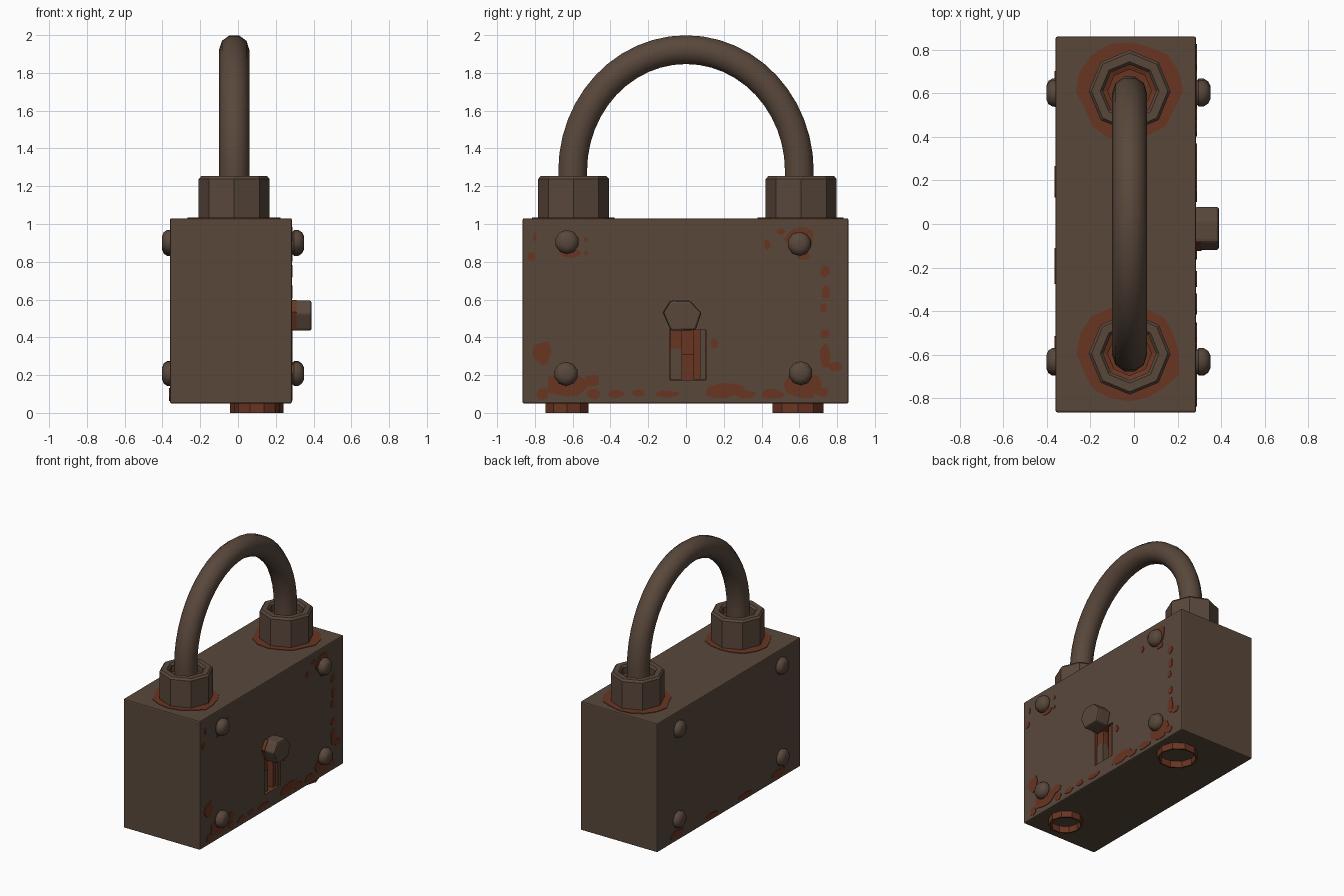
import bpy, bmesh, math, random
from mathutils import Matrix, Vector

if "Cube" in bpy.data.objects:
    bpy.data.objects.remove(bpy.data.objects["Cube"])

random.seed(4)


def material(name, rgb):
    m = bpy.data.materials.new(name)
    m.diffuse_color = (*rgb, 1)
    m.use_nodes = True
    m.node_tree.nodes["Principled BSDF"].inputs["Base Color"].default_value = m.diffuse_color
    return m


IRON = material("aged brown iron", (0.10, 0.064, 0.044))
RUST = material("orange rust", (0.14, 0.036, 0.016))
TO_X = Matrix.Rotation(math.radians(90), 4, 'Y')     # local z becomes +x
TO_NEG_X = Matrix.Rotation(math.radians(-90), 4, 'Y')


def finish(name, bm, mat, smooth=None, bevel=0):
    bmesh.ops.recalc_face_normals(bm, faces=bm.faces)
    me = bpy.data.meshes.new(name)
    bm.to_mesh(me)
    bm.free()
    ob = bpy.data.objects.new(name, me)
    bpy.context.collection.objects.link(ob)
    me.materials.append(mat)
    if bevel:
        b = ob.modifiers.new("edge", 'BEVEL')
        b.width, b.segments = bevel, 2
    if smooth:
        bpy.ops.object.select_all(action='DESELECT')
        bpy.context.view_layer.objects.active = ob
        ob.select_set(True)
        bpy.ops.object.shade_smooth_by_angle(angle=math.radians(smooth))
    return ob


def box(name, lo, hi, mat, bevel=0):
    bm = bmesh.new()
    bmesh.ops.create_cube(bm, size=1)
    for v in bm.verts:
        v.co = [lo[i] + (v.co[i] + .5) * (hi[i] - lo[i]) for i in range(3)]
    return finish(name, bm, mat, bevel=bevel)


def lathe(name, profile, sides, loc, mat, rot=Matrix(), closed=False, smooth=None):
    bm = bmesh.new()
    rings = [[bm.verts.new((r * math.cos(k * math.tau / sides),
                            r * math.sin(k * math.tau / sides), h))
              for k in range(sides)] for r, h in profile]
    pairs = list(zip(rings, rings[1:]))
    if closed:
        pairs.append((rings[-1], rings[0]))
    else:
        bm.faces.new(rings[0])
        bm.faces.new(rings[-1])
    for a, b in pairs:
        for k in range(sides):
            j = (k + 1) % sides
            bm.faces.new((a[k], a[j], b[j], b[k]))
    bm.transform(Matrix.Translation(loc) @ rot)
    return finish(name, bm, mat, smooth)


def prism(name, pts, thickness, mat, bevel=0):
    # extrude a polygon of 3D points along its thickness vector
    bm = bmesh.new()
    f = bm.faces.new([bm.verts.new(p) for p in pts])
    out = bmesh.ops.extrude_face_region(bm, geom=[f])["geom"]
    bmesh.ops.translate(bm, vec=Vector(thickness),
                        verts=[g for g in out if isinstance(g, bmesh.types.BMVert)])
    return finish(name, bm, mat, bevel=bevel)


def outline(a, b, ra, rb, n, wobble):
    pts = []
    for k in range(n):
        t, s = k * math.tau / n, 1 + random.uniform(-wobble, wobble)
        pts.append((a + ra * s * math.cos(t), max(b + rb * s * math.sin(t), -.85)))
    return pts


# Lock body with a recessed keyhole
body = box("lock_body", (-.36, -.865, .05), (.285, .86, 1.03), IRON, .008)
cutter = box("keyhole_cutter", (.19, -.088, .175), (.4, .105, .44), RUST)
cutter.hide_render = True
cutter.hide_viewport = True
cut = body.modifiers.new("keyhole", 'BOOLEAN')
cut.object, cut.operation, cut.solver = cutter, 'DIFFERENCE', 'EXACT'
cut.material_mode = 'TRANSFER'

# Keyhole inner parts
box("keyhole_left_post", (.185, -.086, .177), (.265, -.02, .34), IRON)
box("keyhole_left_upper_post", (.185, -.086, .34), (.262, -.02, .438), RUST)
box("keyhole_right_post", (.185, .04, .177), (.265, .075, .438), RUST)
box("keyhole_right_rim", (.185, .075, .177), (.275, .103, .438), IRON)
box("keyhole_middle_tab", (.185, -.02, .31), (.22, .04, .438), RUST)

# Keyhole cover knob
knob = [(-.08, .595), (.02, .595), (.082, .53), (.05, .438), (-.08, .435), (-.122, .53)]
prism("keyhole_cover", [(.28, y, z) for y, z in knob], (.11, 0, 0), IRON, .012)
prism("keyhole_cover_rust", [(.28, y * 1.02, z + .003) for y, z in knob[-2:] + knob[:1]],
      (.03, 0, 0), RUST)

# Collars with rusty insides and stains on the top face
CX = -.02
for side, y in (("front", -.595), ("back", .61)):
    lathe(side + "_collar", [(.188, 1.025), (.188, 1.238), (.175, 1.253), (.135, 1.253),
                             (.122, 1.238), (.122, 1.025)], 8, (CX, y, 0), IRON, closed=True)
    lathe(side + "_collar_lining", [(.125, 1.03), (.125, 1.19), (.1, 1.18), (.1, 1.03)],
          8, (CX, y, 0), RUST, closed=True)
    prism(side + "_collar_stain", [(a, b, 1.026) for a, b in
                                   outline(CX, y, .235, .23, 16, .07)], (0, 0, .008), RUST)

# Shackle tube
path = [(-.595, 1.04), (-.597, 1.16)]
path += [(-.6 * math.cos(math.pi * k / 24), 1.28 + .643 * math.sin(math.pi * k / 24))
         for k in range(25)]
path += [(.6, 1.16), (.6, 1.04)]
cu = bpy.data.curves.new("shackle", 'CURVE')
cu.dimensions, cu.bevel_depth, cu.bevel_resolution = '3D', .08, 3
cu.use_fill_caps = True
sp = cu.splines.new('POLY')
sp.points.add(len(path) - 1)
for p, (y, z) in zip(sp.points, path):
    p.co = (CX, y, z, 1)
cu.materials.append(IRON)
shackle = bpy.data.objects.new("shackle", cu)
bpy.context.collection.objects.link(shackle)
bpy.ops.object.select_all(action='DESELECT')
bpy.context.view_layer.objects.active = shackle
shackle.select_set(True)
bpy.ops.object.convert(target='MESH')
bpy.ops.object.shade_smooth_by_angle(angle=math.radians(50))

# Rivets on both broad faces
for i, (y, z) in enumerate([(-.63, .905), (.6, .895), (-.635, .207), (.607, .21)]):
    lathe(f"right_rivet_{i}", [(.05, 0), (.064, .012), (.064, .035), (.05, .055), (.03, .065)],
          10, (.285, y, z), IRON, TO_X, smooth=40)
    lathe(f"left_rivet_{i}", [(.064, -.01), (.064, .015), (.052, .033), (.03, .042)],
          10, (-.36, y, z), IRON, TO_NEG_X, smooth=40)

# Open rusty rings underneath
for side, y, r in (("front", -.63, .12), ("back", .592, .142)):
    lathe(side + "_bottom_ring", [(r, 0), (r, .06), (r - .012, .06), (r - .012, 0)],
          10, (.1, y, 0), RUST, closed=True)

# Rust patches on the keyhole face: y, z, half width, half height
patches = [
    (-.61, .845, .05, .025), (-.53, .92, .012, .014), (-.53, .845, .012, .014),
    (-.82, .83, .02, .025), (-.8, .93, .01, .025), (.6, .92, .075, .075),
    (.43, .89, .02, .027), (.5, .96, .025, .015), (.62, .835, .04, .022),
    (.735, .75, .025, .03), (.74, .64, .02, .035), (.727, .555, .02, .025),
    (.737, .42, .025, .025), (.735, .3, .03, .06), (.79, .245, .04, .025),
    (-.76, .32, .05, .06), (-.63, .15, .11, .07), (-.5, .17, .04, .035),
    (-.76, .1, .03, .03), (-.49, .1, .035, .03), (-.37, .1, .045, .022),
    (-.25, .105, .035, .018), (-.1, .1, .06, .018), (.62, .15, .09, .075),
    (.46, .1, .06, .028), (.2, .12, .1, .04), (.32, .095, .05, .022),
    (.15, .37, .02, .025), (.72, .11, .035, .025)]
for i, (y, z, a, b) in enumerate(patches):
    prism(f"right_rust_patch_{i}", [(.282, u, v) for u, v in outline(y, z, a, b, 12, .16)],
          (.007, 0, 0), RUST)

# Small stains low on the opposite face
for i, (y, z, a, b) in enumerate([(-.6, .1, .09, .03), (-.2, .085, .08, .02), (.2, .085, .07, .02),
                                  (.62, .1, .08, .03)]):
    prism(f"left_rust_patch_{i}", [(-.357, u, v) for u, v in outline(y, z, a, b, 12, .16)],
          (-.007, 0, 0), RUST)
